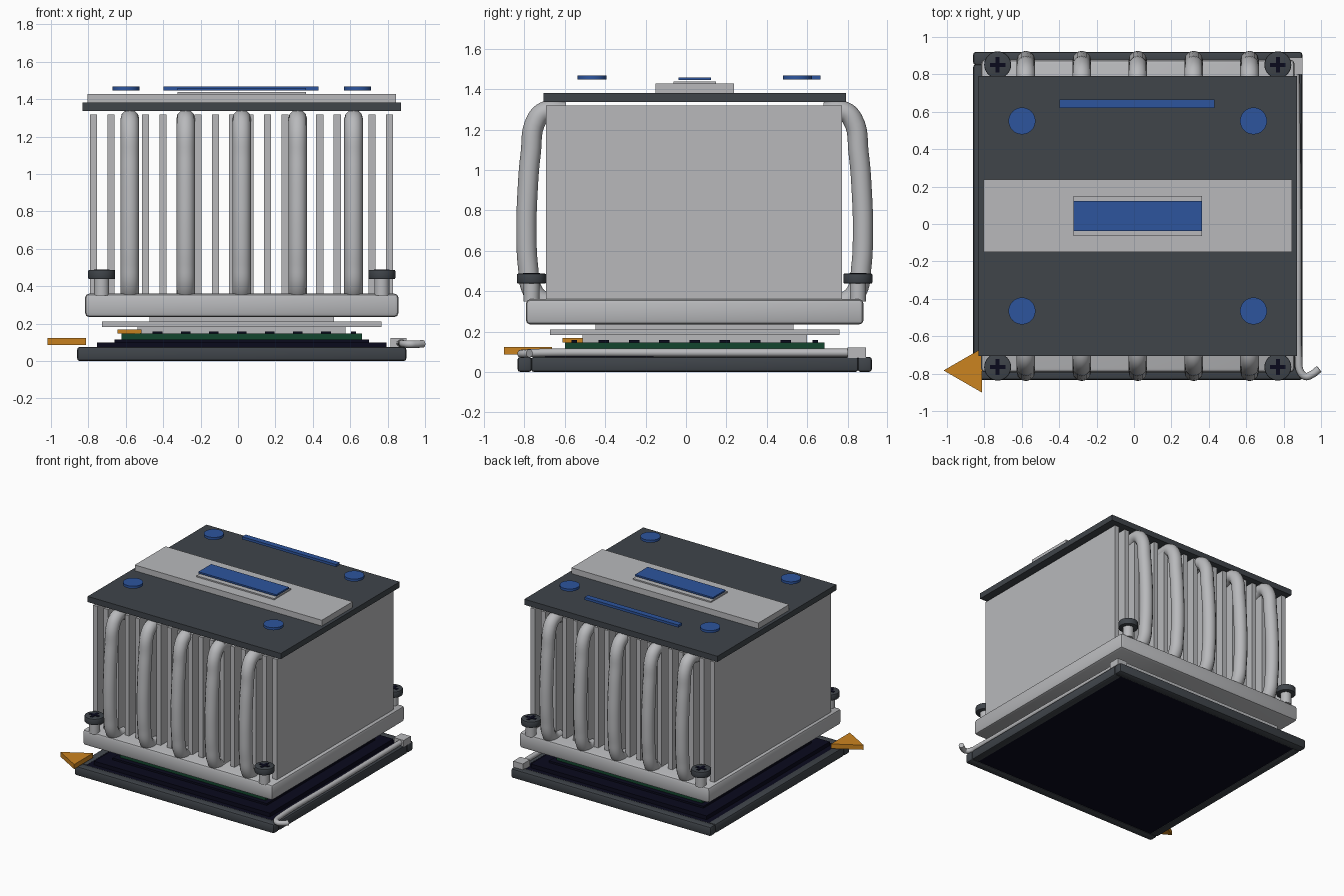
import bpy, bmesh
from math import pi, radians
from mathutils import Matrix, Vector

if "Cube" in bpy.data.objects:
    bpy.data.objects.remove(bpy.data.objects["Cube"])

CX, CY = 0.02, 0.043  # common centre of the stack


def material(name, r, g, b, metallic=0.0):
    m = bpy.data.materials.new(name)
    m.use_nodes = True
    m.diffuse_color = (r, g, b, 1)
    m.node_tree.nodes["Principled BSDF"].inputs["Base Color"].default_value = (r, g, b, 1)
    return m


SILVER = material("light_metal", 0.48, 0.485, 0.50)
DARK = material("dark_grey", 0.05, 0.058, 0.068)
NAVY = material("near_black_navy", 0.003, 0.003, 0.012)
BLUE = material("blue", 0.026, 0.09, 0.34)
ORANGE = material("orange", 0.60, 0.23, 0.014)
GREEN = material("board_green", 0.006, 0.06, 0.027)


def finish(name, bm, mat, smooth=False):
    bmesh.ops.recalc_face_normals(bm, faces=bm.faces)
    mesh = bpy.data.meshes.new(name)
    bm.to_mesh(mesh)
    bm.free()
    mesh.materials.append(mat)
    ob = bpy.data.objects.new(name, mesh)
    bpy.context.collection.objects.link(ob)
    if smooth:
        bpy.ops.object.select_all(action="DESELECT")
        ob.select_set(True)
        bpy.context.view_layer.objects.active = ob
        bpy.ops.object.shade_smooth_by_angle(angle=radians(35))
    return ob


def box(name, x, y, z, mat, bevel=0):
    """Box from (min, max) ranges, with optional rounded edges."""
    bm = bmesh.new()
    bmesh.ops.create_cube(bm, size=1)
    for v in bm.verts:
        v.co = Vector([(r[0] + r[1]) / 2 + c * (r[1] - r[0]) for r, c in zip((x, y, z), v.co)])
    if bevel:
        bmesh.ops.bevel(bm, geom=bm.edges[:], offset=bevel, segments=2, profile=0.5, affect="EDGES")
    return finish(name, bm, mat, smooth=bool(bevel))


def slab(name, half_x, half_y, z, mat, bevel=0):
    """Box centred on the stack."""
    return box(name, (CX - half_x, CX + half_x), (CY - half_y, CY + half_y), z, mat, bevel)


def prism(name, x, y, z, radius, mat, sides=32, turn=0.0, bevel=0):
    bm = bmesh.new()
    place = Matrix.Translation((x, y, (z[0] + z[1]) / 2)) @ Matrix.Rotation(turn, 4, "Z")
    bmesh.ops.create_cone(bm, cap_ends=True, segments=sides, radius1=radius, radius2=radius,
                          depth=z[1] - z[0], matrix=place)
    if bevel:
        rims = [e for e in bm.edges if abs(e.verts[0].co.z - e.verts[1].co.z) < 1e-5]
        bmesh.ops.bevel(bm, geom=rims, offset=bevel, segments=2, profile=0.5, affect="EDGES")
    return finish(name, bm, mat, smooth=sides > 8)


def tube(name, points, radius, mat):
    """Round tube swept along a smooth path."""
    cu = bpy.data.curves.new(name, "CURVE")
    cu.dimensions = "3D"
    cu.bevel_depth = radius
    cu.bevel_resolution = 4
    cu.use_fill_caps = True
    cu.resolution_u = 6
    sp = cu.splines.new("BEZIER")
    sp.bezier_points.add(len(points) - 1)
    for bp, p in zip(sp.bezier_points, points):
        bp.co = p
        bp.handle_left_type = bp.handle_right_type = "AUTO"
    cu.materials.append(mat)
    ob = bpy.data.objects.new(name, cu)
    bpy.context.collection.objects.link(ob)
    return ob


# Socket frame: two long bars and two side bars
for side, end in ((-1, "front"), (1, "back")):
    y = CY + side * 0.842
    box(f"frame_{end}_bar", (-0.86, 0.90), (y - 0.035, y + 0.035), (0, 0.075), DARK, 0.014)
for side, end in ((-1, "right"), (1, "left")):
    x = CX + side * 0.848
    box(f"frame_{end}_bar", (x - 0.032, x + 0.032), (CY - 0.81, CY + 0.81), (0, 0.075), DARK, 0.014)

# Socket body
slab("socket_floor", 0.82, 0.81, (0.008, 0.07), NAVY)
slab("socket_step", 0.775, 0.775, (0.07, 0.1), NAVY)
slab("socket_seat", 0.68, 0.68, (0.1, 0.115), NAVY)

# Latch lever and its hinge block
box("lever_hinge", (0.815, 0.9), (0.80, 0.89), (0.07, 0.122), SILVER)
tube("latch_lever", [(0.865, 0.85, 0.095), (0.875, 0.0, 0.095), (0.88, -0.72, 0.095),
                     (0.89, -0.79, 0.092), (0.917, -0.815, 0.09), (0.95, -0.805, 0.09),
                     (0.99, -0.775, 0.092)], 0.02, SILVER)

# Corner direction markers
prism("corner_marker", -0.881, -0.783, (0.086, 0.123), 0.137, ORANGE, 3, pi / 2)
prism("board_marker", -0.558, -0.537, (0.147, 0.168), 0.086, ORANGE, 3, pi / 2)

# Circuit board with a ring of small components
slab("circuit_board", 0.642, 0.642, (0.112, 0.147), GREEN)
for i in range(-3, 4):
    for side in (-1, 1):
        a, b = i * 0.15, side * 0.597
        for cx, cy, hx, hy in ((a, b, 0.026, 0.014), (b, a, 0.014, 0.026)):
            box("board_component", (CX + cx - hx, CX + cx + hx), (CY + cy - hy, CY + cy + hy),
                (0.146, 0.157), NAVY)

# Lid, flange and contact block under the cooler
slab("chip_lid", 0.556, 0.556, (0.147, 0.184), SILVER)
slab("lid_flange", 0.746, 0.717, (0.183, 0.21), SILVER)
slab("contact_block", 0.492, 0.49, (0.21, 0.24), SILVER)
slab("cooler_base", 0.838, 0.836, (0.235, 0.36), SILVER, 0.022)

# Fin stack
for i in range(18):
    x = CX - 0.793 + i * 0.0931
    box("cooling_fin", (x - 0.019, x + 0.019), (-0.693, 0.772), (0.357, 1.318), SILVER)

# Heat pipes, mirrored front and back
PIPE = [(0.64, 1.285), (0.735, 1.291), (0.782, 1.25), (0.812, 1.08), (0.828, 0.88), (0.833, 0.7),
        (0.825, 0.52), (0.802, 0.4), (0.75, 0.35), (0.68, 0.34)]
for i in range(-2, 3):
    for side, end in ((-1, "front"), (1, "back")):
        tube(f"{end}_heat_pipe", [(CX + i * 0.299, CY + side * d, z) for d, z in PIPE], 0.05, SILVER)

# Corner screws with cross slots
for x in (CX - 0.749, CX + 0.749):
    for y in (CY - 0.808, CY + 0.808):
        prism("screw_post", x, y, (0.35, 0.44), 0.04, SILVER, 24)
        prism("screw_head", x, y, (0.438, 0.487), 0.072, DARK, 32, bevel=0.006)
        for hx, hy in ((0.042, 0.011), (0.011, 0.042)):
            box("screw_slot", (x - hx, x + hx), (y - hy, y + hy), (0.484, 0.49), NAVY)

# Top cover, raised bar and badge
slab("top_cover", 0.851, 0.748, (1.337, 1.382), DARK)
slab("cover_bar", 0.824, 0.194, (1.382, 1.428), SILVER)
slab("badge_base", 0.343, 0.106, (1.428, 1.438), SILVER)
slab("badge_plate", 0.343, 0.08, (1.446, 1.459), BLUE)

# Blue accents above the cover
box("accent_strip", (-0.398, 0.43), (0.62, 0.665), (1.447, 1.467), BLUE)
for x in (CX - 0.619, CX + 0.619):
    for y in (CY - 0.508, CY + 0.508):
        prism("accent_disc", x, y, (1.447, 1.467), 0.072, BLUE)
